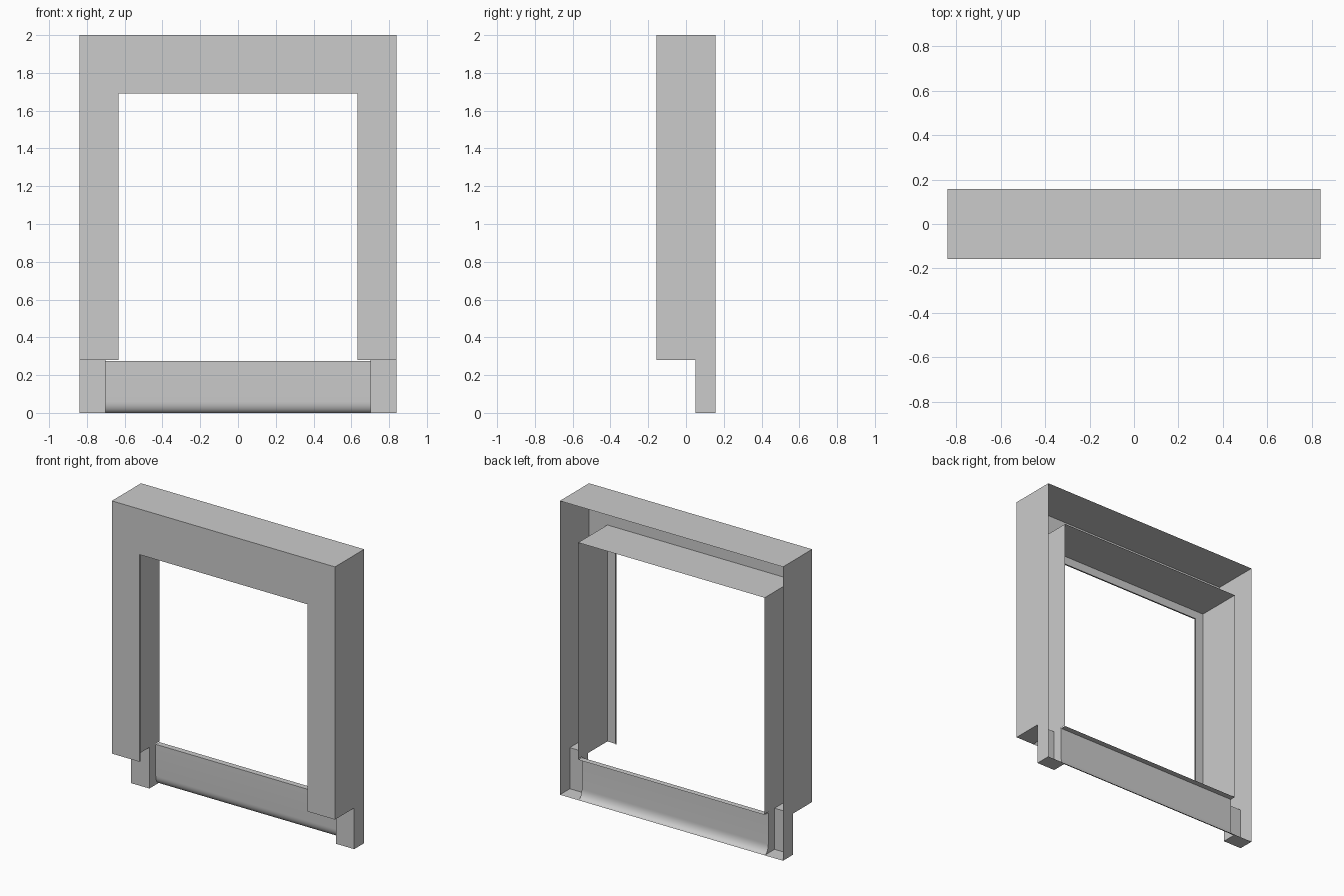
import bpy, math

if "Cube" in bpy.data.objects:
    bpy.data.objects.remove(bpy.data.objects["Cube"])

W, D, H = 0.84, 0.157, 2.0      # half width, half depth, height
OX, OZ = 0.632, 1.69            # visible opening
SX, SZ = 0.702, 1.753           # hidden sleeve behind the opening
LEG_Y, STEP_Z = 0.05, 0.28      # front of the legs, height of the step
PAN_Y, PAN_Z = 0.118, 0.275     # lower panel


def sheet(name, faces, smooth=False):
    """Thin sheet part from polygons on the +x side, mirrored to -x."""
    verts, index, polys = [], {}, []
    for face in faces:
        poly = []
        for p in face:
            key = tuple(round(c, 5) for c in p)
            if key not in index:
                index[key] = len(verts)
                verts.append(key)
            poly.append(index[key])
        polys.append(poly)
    mesh = bpy.data.meshes.new(name)
    mesh.from_pydata(verts, [], polys)
    obj = bpy.data.objects.new(name, mesh)
    bpy.context.collection.objects.link(obj)
    obj.modifiers.new("Mirror", 'MIRROR').use_axis[0] = True
    if smooth:
        bpy.context.view_layer.objects.active = obj
        obj.select_set(True)
        bpy.ops.object.shade_smooth_by_angle(angle=math.radians(35))
        obj.select_set(False)
    return obj


def at_x(x, pts):
    return [(x, y, z) for y, z in pts]


def at_y(y, pts):
    return [(x, y, z) for x, z in pts]


def at_z(z, x0, x1, y0, y1, down=False):
    pts = [(x0, y0, z), (x1, y0, z), (x1, y1, z), (x0, y1, z)]
    return pts[::-1] if down else pts


# Outer casing: front face, stepped sides, top, underside of the stiles
lip = 0.01
sheet("outer_casing", [
    at_y(-D, [(0, OZ), (OX, OZ), (OX, STEP_Z), (W, STEP_Z), (W, H), (0, H)]),
    at_x(W, [(-D, STEP_Z), (LEG_Y, STEP_Z), (LEG_Y, 0), (D, 0), (D, H), (-D, H)]),
    at_z(H, 0, W, -D, D),
    at_z(STEP_Z, SX, W, -D, LEG_Y, down=True),
    # short return around the opening
    at_x(OX, [(-D, STEP_Z), (-D, OZ), (-D + lip, OZ), (-D + lip, STEP_Z)]),
    at_z(OZ, 0, OX, -D, -D + lip, down=True),
])

# Sleeve running back from the opening
sheet("opening_sleeve", [
    at_x(SX, [(-D, STEP_Z), (-D, SZ), (D, SZ), (D, STEP_Z)]),
    at_z(SZ, 0, SX, -D, D, down=True),
])

# Panel section: lip at the top, fillet sweeping back at the bottom
curve = []
for i in range(9):
    a = math.radians(90 * i / 8)
    curve.append((D - (D - PAN_Y) * math.cos(a), 0.06 * (1 - math.sin(a))))
profile = [(D, PAN_Z), (PAN_Y, PAN_Z)] + curve
sheet("lower_panel", [
    [(0, *a), (0, *b), (SX, *b), (SX, *a)] for a, b in zip(profile, profile[1:])
], smooth=True)

# Legs: front, base and inner wall that meets the panel
sheet("leg", [
    at_y(LEG_Y, [(SX, 0), (W, 0), (W, STEP_Z), (SX, STEP_Z)]),
    at_z(0, SX, W, LEG_Y, D, down=True),
    at_x(SX, [(LEG_Y, 0), (LEG_Y, STEP_Z), (PAN_Y, STEP_Z)] + curve),
])
